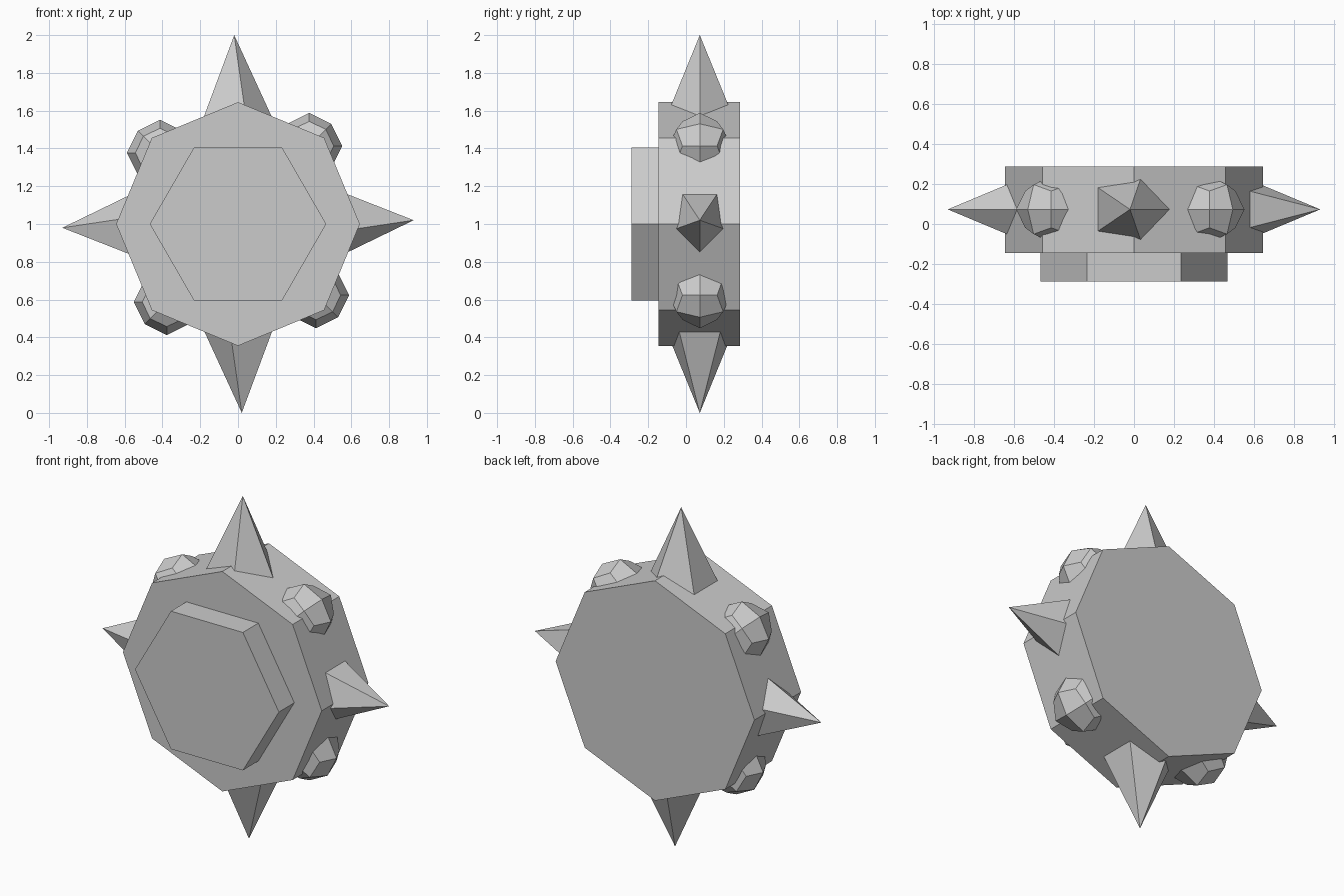
import bpy, bmesh
from math import sin, cos, pi, radians
from mathutils import Matrix, Vector

if "Cube" in bpy.data.objects:
    bpy.data.objects.remove(bpy.data.objects["Cube"])

CENTRE = Vector((0, 0, 1))
MID_Y = 0.073


def finish(bm, name, matrix=Matrix()):
    bmesh.ops.transform(bm, matrix=matrix, verts=bm.verts)
    bmesh.ops.recalc_face_normals(bm, faces=bm.faces)
    mesh = bpy.data.meshes.new(name)
    bm.to_mesh(mesh)
    bm.free()
    obj = bpy.data.objects.new(name, mesh)
    bpy.context.collection.objects.link(obj)
    return obj


def around(degrees, radius, shift):
    """Place a part on the rim: local z points outwards, x runs along the rim."""
    return (Matrix.Translation(CENTRE) @ Matrix.Rotation(radians(degrees), 4, 'Y')
            @ Matrix.Translation((shift, MID_Y, radius)))


def plate(name, sides, rx, rz, y0, y1):
    bm = bmesh.new()
    ring = [bm.verts.new((rx * cos(2 * pi * i / sides), y0, rz * sin(2 * pi * i / sides)))
            for i in range(sides)]
    face = bm.faces.new(ring)
    ext = bmesh.ops.extrude_face_region(bm, geom=[face], use_keep_orig=True)
    top = [v for v in ext['geom'] if isinstance(v, bmesh.types.BMVert)]
    bmesh.ops.translate(bm, verts=top, vec=(0, y1 - y0, 0))
    return finish(bm, name, Matrix.Translation(CENTRE))


def spike(name, degrees, tip, rx, ry):
    base, height = 0.5, tip - 0.5
    bm = bmesh.new()
    ring = [bm.verts.new((rx * height * cos(2 * pi * i / 5), ry * height * sin(2 * pi * i / 5), 0))
            for i in range(5)]
    apex = bm.verts.new((0, 0, height))
    bm.faces.new(ring)
    for i in range(5):
        bm.faces.new((ring[i], ring[(i + 1) % 5], apex))
    return finish(bm, name, around(degrees, base, -0.02))


def knob(name, degrees):
    bm = bmesh.new()
    bmesh.ops.create_cube(bm, size=0.33)
    obj = finish(bm, name, around(degrees, 0.559, -0.026))
    mod = obj.modifiers.new("round", 'SUBSURF')
    mod.levels = mod.render_levels = 1
    mod.use_limit_surface = False
    return obj


# octagonal body and raised hexagonal front plate
plate("body", 8, 0.645, 0.645, -0.145, 0.287)
plate("front_plate", 6, 0.467, 0.467, -0.288, -0.145)

# four five-sided spikes and four faceted knobs around the rim
for i, side in enumerate(("top", "right", "bottom", "left")):
    if i % 2 == 0:
        spike("spike_" + side, 90 * i, 1.0, 0.46, 0.43)
    else:
        spike("spike_" + side, 90 * i, 0.93, 0.485, 0.44)
    knob("knob_%d" % (i + 1), 45 + 90 * i)
